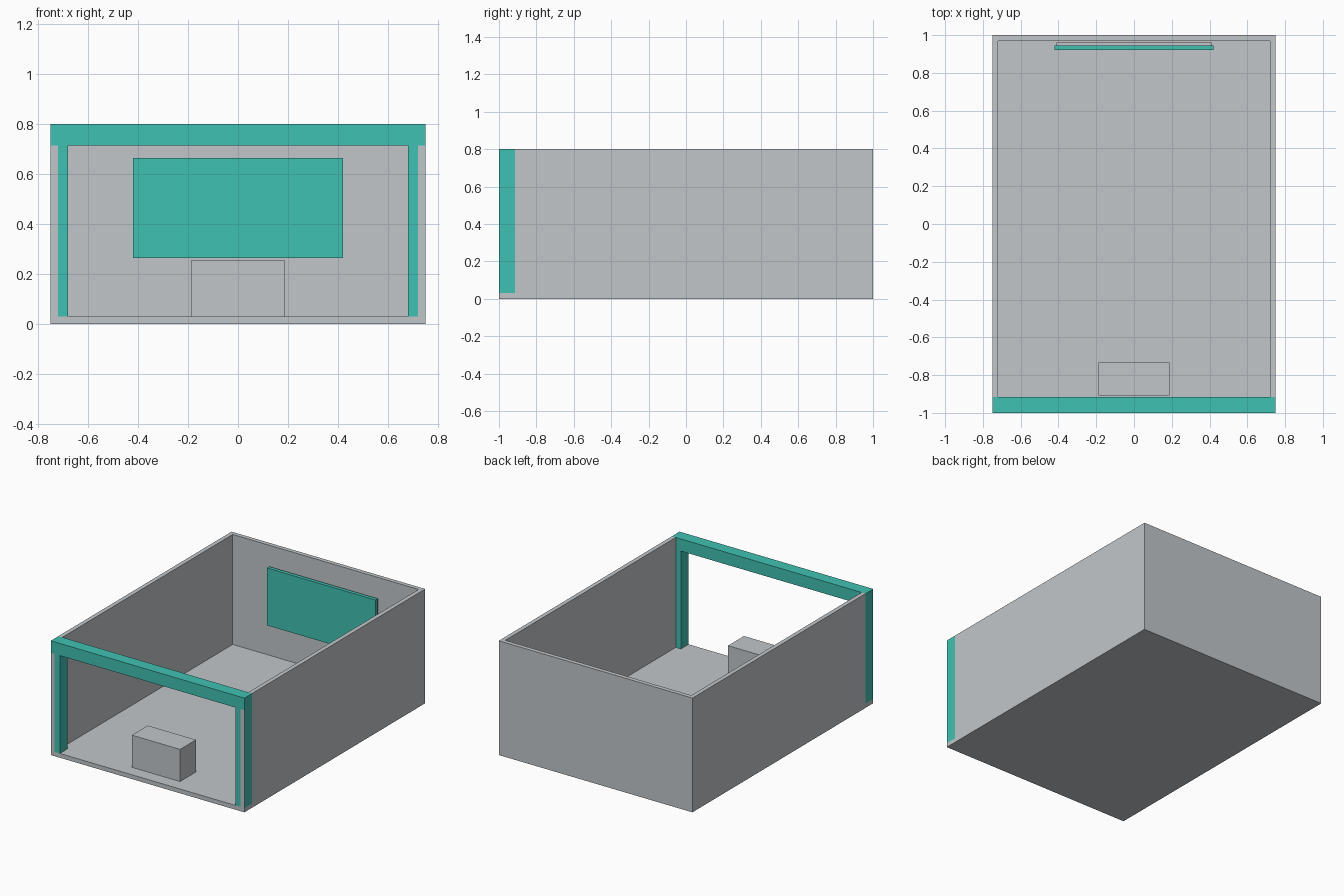
import bpy
from mathutils import Vector

cube = bpy.data.objects.get("Cube")
if cube:
    bpy.data.objects.remove(cube, do_unlink=True)


def material(name, rgb):
    mat = bpy.data.materials.new(name)
    mat.use_nodes = True
    colour = (*rgb, 1)
    mat.diffuse_color = colour
    mat.node_tree.nodes["Principled BSDF"].inputs["Base Color"].default_value = colour
    return mat


grey = material("light grey", (0.54, 0.565, 0.584))
teal = material("teal", (0.051, 0.533, 0.445))


def box(name, low, high, mat):
    """Axis-aligned box between two corners."""
    low, high = Vector(low), Vector(high)
    bpy.ops.mesh.primitive_cube_add(size=1, location=(low + high) / 2)
    obj = bpy.context.object
    obj.name = name
    obj.scale = high - low
    bpy.ops.object.transform_apply(location=False, rotation=False, scale=True)
    obj.data.materials.append(mat)
    return obj


W, D, H = 0.75, 1.0, 0.8      # half width, half depth, height
T = 0.03                      # wall and floor thickness
BEAM = 0.085                  # depth and height of the front beam
GAP = 0.001                   # keeps touching faces from coinciding
inner = W - T
beam_back = BEAM - D
beam_base = H - BEAM

# Open-topped room: floor, back wall and side walls
box("floor", (-W, -D, 0), (W, D, T), grey)
box("back_wall", (-W, D - T, T), (W, D, H), grey)

for side, sign in (("left", 1), ("right", -1)):
    def span(a, b):
        return sorted((sign * a, sign * b))

    # Side wall, running behind the beam at full height and under it at the front
    x0, x1 = span(inner, W)
    box(side + "_wall", (x0, beam_back, T), (x1, D - T, H), grey)
    x0, x1 = span(inner, W - GAP)
    box(side + "_wall_end", (x0, -D, T), (x1, beam_back, beam_base), grey)

    # Front post lining the inside of the opening, with a thin outer cover
    x0, x1 = span(0.68, inner)
    box(side + "_post", (x0, -D, T), (x1, beam_back, beam_base), teal)
    x0, x1 = span(W - GAP, W)
    box(side + "_post_cover", (x0, -D, T), (x1, beam_back, beam_base), teal)

# Beam over the front opening
box("front_beam", (-W, -D, beam_base), (W, beam_back, H), teal)

# Display panel with its backing near the back wall
box("display_panel", (-0.42, 0.92, 0.263), (0.42, 0.945, 0.665), teal)
box("panel_backing", (-0.41, 0.945, 0.275), (0.41, 0.962, 0.655), grey)

# Counter just inside the front opening
box("counter", (-0.187, -0.908, T), (0.187, -0.732, 0.255), grey)
